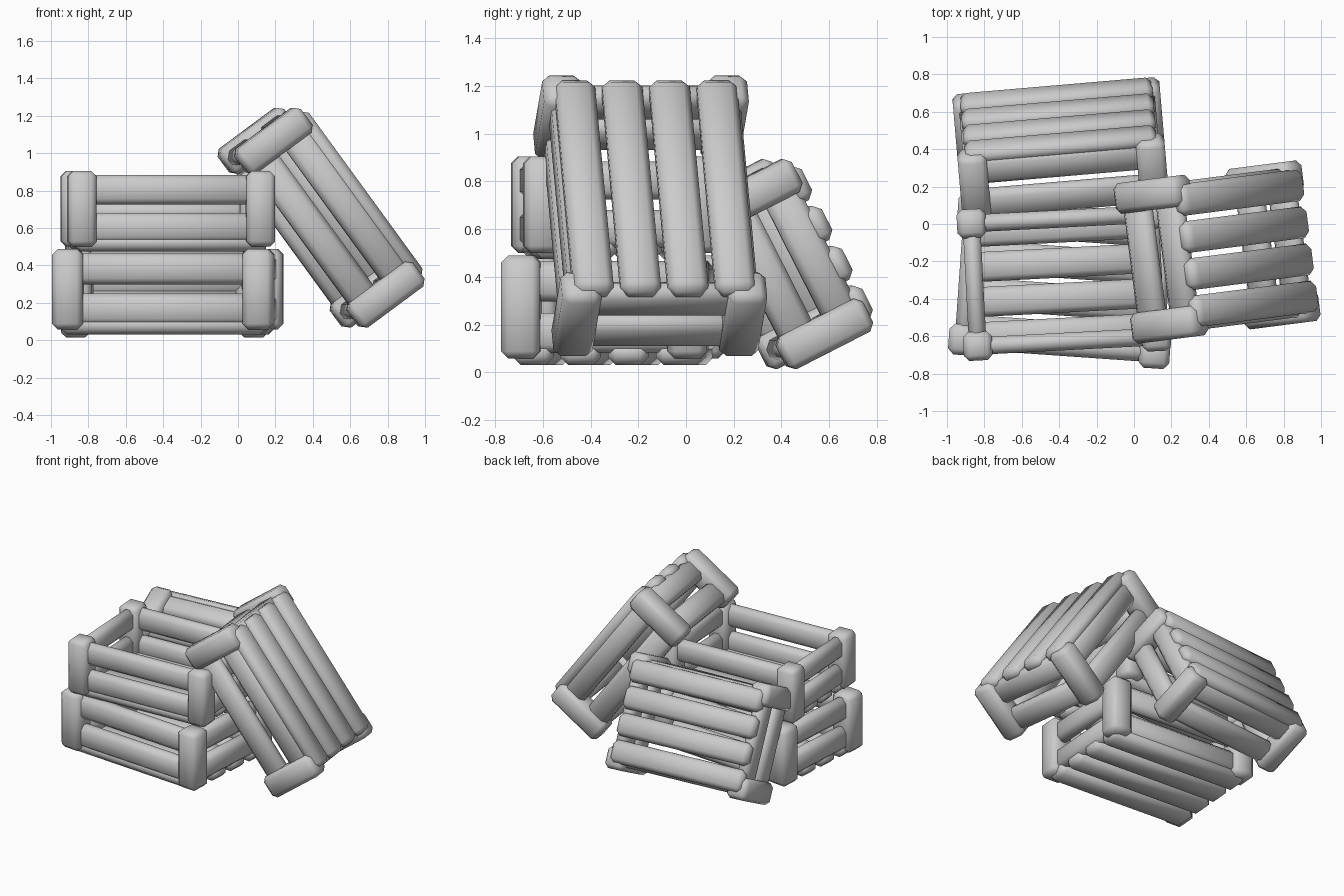
import bpy, bmesh
from math import radians
from mathutils import Matrix, Vector

if "Cube" in bpy.data.objects:
    bpy.data.objects.remove(bpy.data.objects["Cube"])


def block(name, frame, loc, size, bevel):
    """Soft-edged wooden block placed inside a crate's own frame."""
    bm = bmesh.new()
    bmesh.ops.create_cube(bm, size=1)
    bmesh.ops.scale(bm, vec=Vector(size), verts=bm.verts)
    bmesh.ops.bevel(bm, geom=bm.edges[:], offset=bevel, segments=1,
                    profile=0.5, affect='EDGES')
    bmesh.ops.translate(bm, vec=Vector(loc), verts=bm.verts)
    for f in bm.faces:
        f.smooth = True
    me = bpy.data.meshes.new(name)
    bm.to_mesh(me)
    bm.free()
    ob = bpy.data.objects.new(name, me)
    ob.matrix_world = frame
    bpy.context.collection.objects.link(ob)


def crate(name, center, rotation, scale):
    frame = Matrix.Translation(center) @ rotation @ Matrix.Scale(scale, 4)
    px, py = 0.51, 0.35          # corner post centres
    for sx in (-1, 1):
        for sy in (-1, 1):
            block(name + "_corner_post", frame, (sx * px, sy * py, 0),
                  (0.165, 0.165, 0.43), 0.03)
    # two slats on each wall
    for s in (-1, 1):
        for z in (-0.108, 0.108):
            block(name + "_long_slat", frame, (0, s * py, z),
                  (0.96, 0.10, 0.168), 0.033)
            block(name + "_short_slat", frame, (s * px, 0, z),
                  (0.10, 0.64, 0.168), 0.033)
    # four floor slats
    for i in range(4):
        block(name + "_floor_slat", frame, (0, (i - 1.5) * 0.2, -0.193),
              (1.10, 0.17, 0.10), 0.033)


def rot(angle, axis):
    return Matrix.Rotation(radians(angle), 4, axis)


# two stacked crates, one leaning on the right, one leaning at the back
crate("lower_crate", (-0.375, -0.305, 0.273), rot(-4, 'Z'), 1.0)
crate("upper_crate", (-0.375, -0.30, 0.702), rot(3, 'Z'), 0.937)
crate("right_leaning_crate", (0.444, -0.15, 0.655),
      rot(7.3, 'Z') @ rot(233.7, 'Y'), 1.0)
crate("back_leaning_crate", (-0.39, 0.39, 0.453),
      rot(4.9, 'Z') @ rot(117, 'X'), 0.937)
